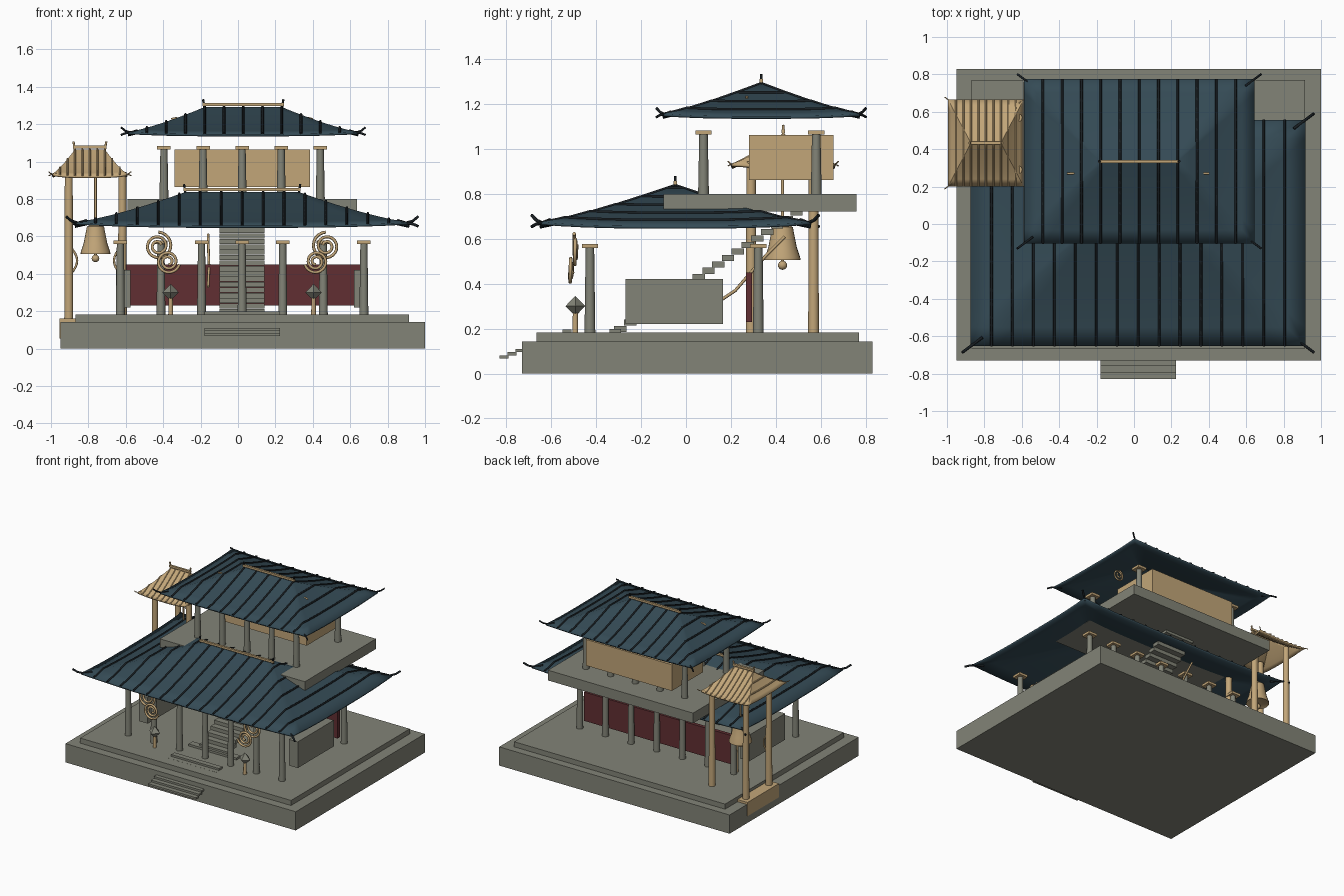
import bpy, bmesh, math
from mathutils import Vector

if "Cube" in bpy.data.objects:
    bpy.data.objects.remove(bpy.data.objects["Cube"])


def mat(name, r, g, b):
    m = bpy.data.materials.new(name)
    m.diffuse_color = (r, g, b, 1)
    m.use_nodes = True
    m.node_tree.nodes["Principled BSDF"].inputs["Base Color"].default_value = m.diffuse_color
    return m


STONE = mat("grey stone", 0.225, 0.23, 0.185)
WOOD = mat("tan wood", 0.54, 0.38, 0.19)
TILE = mat("blue slate", 0.035, 0.070, 0.092)
DARK = mat("dark trim", 0.010, 0.014, 0.017)
RED = mat("dark red", 0.12, 0.028, 0.032)


def add(name, bm, m, smooth=False):
    bmesh.ops.recalc_face_normals(bm, faces=bm.faces)
    me = bpy.data.meshes.new(name)
    bm.to_mesh(me)
    bm.free()
    ob = bpy.data.objects.new(name, me)
    bpy.context.collection.objects.link(ob)
    me.materials.append(m)
    if smooth:
        bpy.ops.object.select_all(action='DESELECT')
        ob.select_set(True)
        bpy.context.view_layer.objects.active = ob
        bpy.ops.object.shade_smooth_by_angle(angle=math.radians(35))
    return ob


def boxes(name, m, *spans):
    """Each span is x0, x1, y0, y1, z0, z1."""
    bm = bmesh.new()
    for x0, x1, y0, y1, z0, z1 in spans:
        vs = bmesh.ops.create_cube(bm, size=1)["verts"]
        for v in vs:
            v.co = ((x0 + x1) / 2 + v.co.x * (x1 - x0),
                    (y0 + y1) / 2 + v.co.y * (y1 - y0),
                    (z0 + z1) / 2 + v.co.z * (z1 - z0))
    return add(name, bm, m)


def lathe(name, m, spots, profile, n=16):
    """Turned shape from (radius, z) pairs, repeated at each (x, y) spot."""
    bm = bmesh.new()
    for x, y in spots:
        rings = [[bm.verts.new((x + r * math.cos(2 * math.pi * i / n),
                                y + r * math.sin(2 * math.pi * i / n), z))
                  for i in range(n)] for r, z in profile]
        for a, b in zip(rings, rings[1:]):
            for i in range(n):
                j = (i + 1) % n
                bm.faces.new((a[i], a[j], b[j], b[i]))
        bm.faces.new(rings[0])
        bm.faces.new(rings[-1])
    return add(name, bm, m, True)


def tubes(name, m, paths, r, sides=2):
    cu = bpy.data.curves.new(name, 'CURVE')
    cu.dimensions = '3D'
    cu.bevel_depth = r
    cu.bevel_resolution = sides
    cu.use_fill_caps = True
    for p in paths:
        s = cu.splines.new('POLY')
        s.points.add(len(p) - 1)
        for q, co in zip(s.points, p):
            q.co = (*co, 1)
    cu.materials.append(m)
    ob = bpy.data.objects.new(name, cu)
    bpy.context.collection.objects.link(ob)
    bpy.ops.object.select_all(action='DESELECT')
    ob.select_set(True)
    bpy.context.view_layer.objects.active = ob
    bpy.ops.object.convert(target='MESH')


def roof(name, cx, cy, hx, hy, rx, z0, h, lift, gap, rib_r, m, trim, horn):
    """Concave hip roof shell with ribs, ridge beam, finials and corner horns."""
    def height(x, y):
        x, y = abs(x), abs(y)
        t = max(0, min(1, (hx - x) / (hx - rx), (hy - y) / hy))
        u = min(x / (hx + (rx - hx) * t), y / max(hy * (1 - t), 1e-4))
        return z0 + h * t ** 1.18 + lift * min(u, 1) ** 3 * (1 - t) ** 2

    bm = bmesh.new()
    n, rows = 12, 6
    corners = [(-1, -1), (1, -1), (1, 1), (-1, 1)]
    for k in range(4):
        a, b = corners[k], corners[(k + 1) % 4]
        grid = []
        for j in range(rows + 1):
            t = j / rows
            ax, ay = hx + (rx - hx) * t, hy * (1 - t)
            row = []
            for i in range(n + 1):
                f = i / n
                x, y = (a[0] + (b[0] - a[0]) * f) * ax, (a[1] + (b[1] - a[1]) * f) * ay
                row.append(bm.verts.new((cx + x, cy + y, height(x, y))))
            grid.append(row)
        for j in range(rows):
            for i in range(n):
                bm.faces.new((grid[j][i], grid[j][i + 1], grid[j + 1][i + 1], grid[j + 1][i]))
    bmesh.ops.remove_doubles(bm, verts=bm.verts, dist=1e-4)
    bmesh.ops.dissolve_degenerate(bm, edges=bm.edges, dist=1e-5)
    ob = add(name, bm, m, True)
    md = ob.modifiers.new("thickness", 'SOLIDIFY')
    md.thickness = 0.012

    # Ribs at even x spacing, draped over the roof
    ribs = []
    count = int((hx - gap * 0.3) / gap)
    for k in range(-count, count + 1):
        x = k * gap
        kink = hy * max(0, (abs(x) - rx) / (hx - rx))
        ys = sorted({round(-hy + 2 * hy * i / 16, 4) for i in range(17)}
                    | {round(kink, 4), round(-kink, 4)})
        ribs.append([(cx + x, cy + y, height(x, y) + rib_r * 0.3) for y in ys])
    tubes(name + "_ribs", trim, ribs, rib_r, 1)
    # Upturned and level horns at opposite corners
    horns = []
    for sx, sy in corners:
        up = 1 if sx * sy > 0 else -0.5
        pts = []
        for d, e in ((-1.4, 0.3), (-0.4, 0), (0.4, 0.25), (1, 0.75)):
            pts.append((cx + sx * (hx + horn * d), cy + sy * (hy + horn * d * 0.75),
                        z0 + lift * 0.8 + horn * e * up))
        horns.append(pts)
    tubes(name + "_horns", trim, horns, horn * 0.17)
    # Ridge beam and end finials
    top = z0 + h
    boxes(name + "_ridge_beam", WOOD,
          (cx - rx - 0.01, cx + rx + 0.01, cy - 0.008, cy + 0.008, top + 0.006, top + 0.021))
    tubes(name + "_finials", trim,
          [[(cx + s * rx, cy, top - 0.01), (cx + s * (rx + 0.004), cy, top + 0.02),
            (cx + s * (rx + 0.008), cy, top + 0.042)] for s in (-1, 1)], 0.006)


def spiral(x, y, z, r, s, turns=2.0, start=0.0):
    pts = []
    for i in range(49):
        f = i / 48
        a = start + f * turns * 2 * math.pi
        q = r * (1 - 0.75 * f)
        pts.append((x + s * q * math.cos(a), y + 0.012 * f, z + q * math.sin(a)))
    return pts


MID = 0.022  # x of the building's centre line

# Stone terrace
boxes("terrace", STONE, (-0.95, 1.0, -0.73, 0.83, 0, 0.143),
      (-0.87, 0.915, -0.665, 0.77, 0.143, 0.182))
boxes("front_steps", STONE, *[(-0.18, 0.225, -0.83 + 0.035 * i, -0.79 + 0.035 * i,
                               0.066 + 0.0145 * i, 0.081 + 0.0145 * i) for i in range(9)])
boxes("stair_foot", STONE, (-0.18, 0.225, -0.34, -0.29, 0.18, 0.198))
boxes("inner_stair", STONE, *[(-0.1, 0.143, -0.32 + 0.0436 * i, -0.265 + 0.0436 * i,
                               0.185 + 0.0288 * i, 0.212 + 0.0288 * i) for i in range(19)])
tubes("stair_rail", WOOD, [[(-0.16, 0.16, 0.33), (-0.158, 0.22, 0.37), (-0.155, 0.28, 0.44),
                            (-0.158, 0.36, 0.53), (-0.16, 0.44, 0.61)]], 0.007)

# Ground floor walls
boxes("back_wall", RED, (-0.60, 0.655, 0.268, 0.295, 0.23, 0.45))
boxes("side_walls", STONE, *[(MID + s * 0.635 - 0.038, MID + s * 0.635 + 0.038,
                              -0.27, 0.165, 0.22, 0.42) for s in (-1, 1)])

# Columns and capitals of both floors
low = [(MID + 0.217 * i, y) for i in range(-3, 4) for y in (-0.428, 0.322)]
high = [(MID + 0.209 * i, y) for i in range(-2, 3) for y in (0.078, 0.58)]
for tag, spots, za, zb in (("lower", low, 0.182, 0.56), ("upper", high, 0.80, 1.065)):
    lathe(tag + "_columns", STONE, spots, [(0.024, za), (0.019, zb)])
    boxes(tag + "_capitals", WOOD, *[(x - 0.036, x + 0.036, y - 0.036, y + 0.036,
                                      zb, zb + 0.018) for x, y in spots])

# Upper floor
boxes("upper_floor", STONE, (-0.592, 0.636, -0.10, 0.76, 0.722, 0.80))
boxes("upper_room", WOOD, (-0.34, 0.385, 0.28, 0.657, 0.863, 1.063))

# Roofs
roof("lower_roof", MID, -0.048, 0.895, 0.605, 0.303, 0.657, 0.18, 0.018,
     0.112, 0.007, TILE, DARK, 0.045)
roof("upper_roof", 0.028, 0.335, 0.617, 0.44, 0.207, 1.146, 0.145, 0.012,
     0.103, 0.007, TILE, DARK, 0.035)
roof("bell_roof", -0.792, 0.433, 0.202, 0.232, 0.08, 0.922, 0.143, 0.012,
     0.04, 0.005, WOOD, WOOD, 0.018)

# Bell pavilion
posts = [(x, y) for x in (-0.905, -0.618) for y in (0.29, 0.568)]
lathe("bell_posts", WOOD, posts, [(0.024, 0.155), (0.021, 0.945)])
boxes("bell_footing", WOOD, (-0.955, -0.865, 0.24, 0.62, 0.055, 0.16))
bell = [(-0.762, 0.43)]
lathe("bell", WOOD, bell, [(0.072, 0.51), (0.08, 0.505), (0.078, 0.52), (0.064, 0.56),
                           (0.05, 0.63), (0.046, 0.652), (0.03, 0.662), (0.012, 0.668)], 24)
lathe("clapper", WOOD, bell, [(0.02 * math.sin(math.pi * i / 8) + 0.0005,
                               0.482 - 0.02 * math.cos(math.pi * i / 8)) for i in range(9)])
tubes("bell_hanger", WOOD, [[(-0.762, 0.43, 0.48), (-0.762, 0.43, 1.03)]], 0.007)
tubes("post_braces", WOOD,
      [[(x - s * 0.02 + s * 0.05 * math.sin(math.pi * i / 10), y, 0.38 + 0.018 * i)
        for i in range(11)] for x, s in ((-0.89, 1), (-0.633, -1)) for y in (0.29,)], 0.006)

# Hanging scroll ornaments
scrolls = []
for s in (-1, 1):
    scrolls.append(spiral(MID + s * 0.45, -0.498, 0.548, 0.075, s, 2.2, 1.6))
    scrolls.append(spiral(MID + s * 0.395, -0.517, 0.465, 0.062, s, 2.2, 3.4))
tubes("scrolls", WOOD, scrolls, 0.008)
tubes("eave_scrolls", WOOD, [spiral(MID + s * 0.352, 0.27, 1.185, 0.048, s, 2.0, 1.0)
                             for s in (-1, 1)], 0.006)

# Garden lanterns
lamps = [(MID + s * 0.382, -0.493) for s in (-1, 1)]
lathe("lantern_posts", WOOD, lamps, [(0.013, 0.18), (0.011, 0.275)], 12)
lathe("lantern_heads", STONE, lamps, [(0.001, 0.256), (0.044, 0.30), (0.001, 0.345)], 4)
